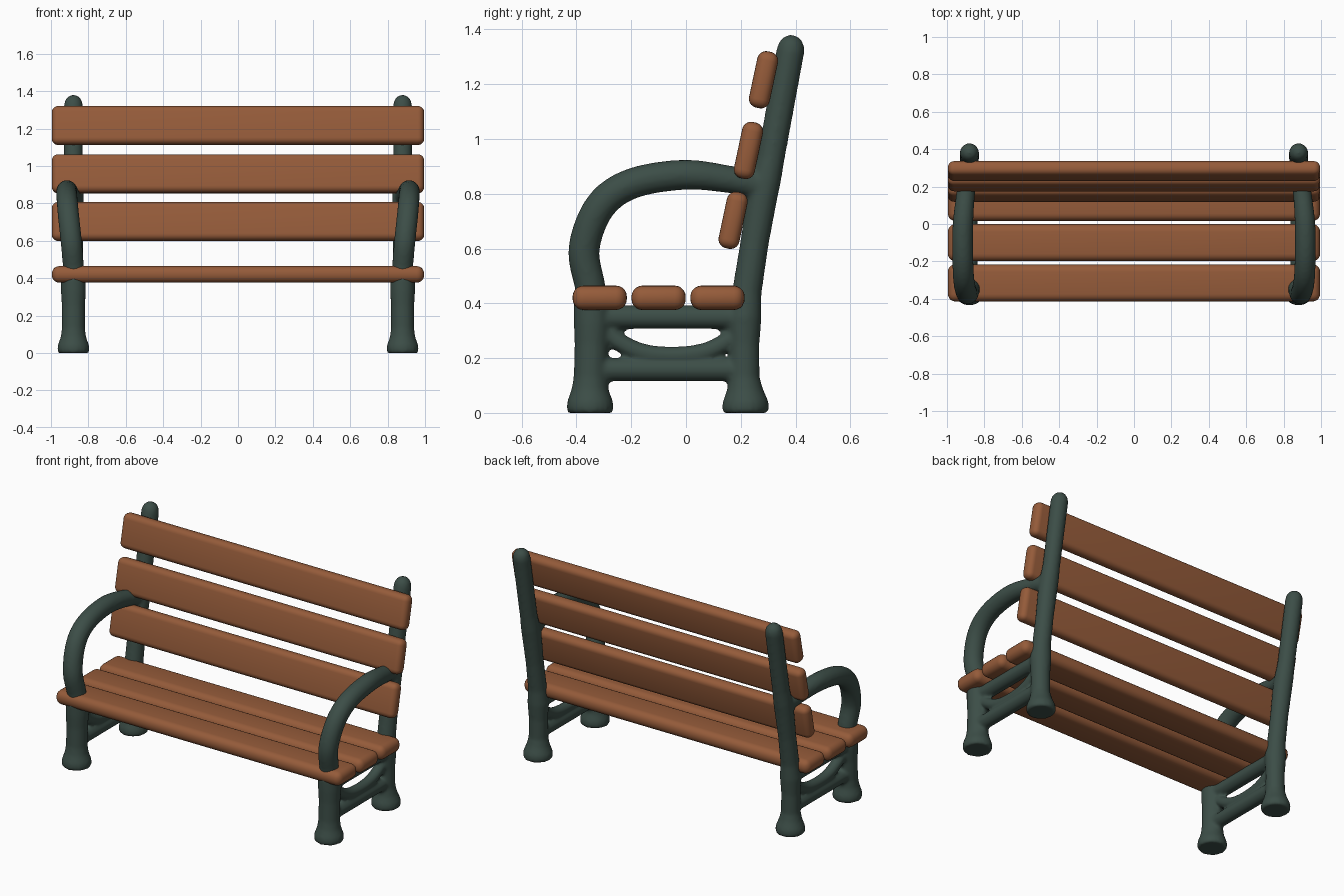
import bpy, bmesh, math
from mathutils import Vector, Matrix

if "Cube" in bpy.data.objects:
    bpy.data.objects.remove(bpy.data.objects["Cube"])


def material(name, color):
    m = bpy.data.materials.new(name)
    m.diffuse_color = (*color, 1)
    m.use_nodes = True
    m.node_tree.nodes["Principled BSDF"].inputs["Base Color"].default_value = m.diffuse_color
    return m


wood = material("wood", (0.30, 0.105, 0.042))
iron = material("painted_iron", (0.045, 0.075, 0.063))


def slat(name, size, loc, tilt, radius):
    """Rounded wooden board, optionally leaning back."""
    bm = bmesh.new()
    bmesh.ops.create_cube(bm, size=1, matrix=Matrix.Diagonal((*size, 1)))
    bmesh.ops.bevel(bm, geom=bm.edges[:], offset=radius, segments=5,
                    profile=0.5, affect='EDGES')
    for f in bm.faces:
        f.smooth = True
    me = bpy.data.meshes.new(name)
    bm.to_mesh(me)
    bm.free()
    me.materials.append(wood)
    ob = bpy.data.objects.new(name, me)
    ob.location = loc
    ob.rotation_euler.x = tilt
    bpy.context.collection.objects.link(ob)


def spline(pts, steps=8):
    """Catmull-Rom refinement of (x, y, z, r) points."""
    p = [Vector(q) for q in pts]
    p = [2 * p[0] - p[1]] + p + [2 * p[-1] - p[-2]]
    out = []
    for a, b, c, d in zip(p, p[1:], p[2:], p[3:]):
        for i in range(steps):
            t = i / steps
            out.append(0.5 * (2 * b + (c - a) * t + (2 * a - 5 * b + 4 * c - d) * t * t
                              + (3 * b - a - 3 * c + d) * t ** 3))
    return out + [p[-2]]


def tube(bm, pts, sides=24):
    """Closed round tube through (x, y, z, r) points lying near a yz plane."""
    pts = [Vector(p) for p in pts]
    rings = []
    for i, p in enumerate(pts):
        d = (pts[min(i + 1, len(pts) - 1)] - pts[max(i - 1, 0)]).to_3d().normalized()
        v = d.cross(Vector((1, 0, 0))).normalized()
        u = v.cross(d)
        rings.append([bm.verts.new(p.to_3d() + p.w * (math.cos(a) * u + math.sin(a) * v))
                      for a in (2 * math.pi * k / sides for k in range(sides))])
    for r, s in zip(rings, rings[1:]):
        for k in range(sides):
            n = (k + 1) % sides
            bm.faces.new((r[k], r[n], s[n], s[k]))
    bm.faces.new(rings[0][::-1])
    bm.faces.new(rings[-1])


# seat boards
for i, y in enumerate((-0.315, -0.10, 0.115)):
    slat(f"seat_slat_{i + 1}", (1.99, 0.198, 0.089), (0, y, 0.42), 0, 0.04)

# back boards, leaning back
for i, (y, z) in enumerate(((0.172, 0.703), (0.228, 0.958), (0.283, 1.216))):
    slat(f"back_slat_{i + 1}", (1.99, 0.077, 0.21), (0, y, z), math.radians(-12), 0.033)

# one cast side frame, blended together and mirrored
X = 0.88
bm = bmesh.new()


def flat(pts):
    return [(X, *p) for p in pts]


# front leg with flared foot
tube(bm, flat([(-0.35, 0, 0.08), (-0.35, 0.012, 0.086), (-0.35, 0.04, 0.084),
               (-0.35, 0.085, 0.068), (-0.348, 0.13, 0.062), (-0.345, 0.25, 0.062),
               (-0.343, 0.33, 0.067), (-0.343, 0.40, 0.067)]))
# back leg continuing into the leaning back post with a domed top
tube(bm, flat([(0.217, 0, 0.08), (0.217, 0.012, 0.086), (0.217, 0.04, 0.084),
               (0.215, 0.085, 0.066), (0.213, 0.13, 0.056), (0.213, 0.25, 0.055),
               (0.214, 0.35, 0.062), (0.222, 0.44, 0.054), (0.25, 0.62, 0.052),
               (0.278, 0.79, 0.056), (0.292, 0.85, 0.055), (0.31, 0.93, 0.050),
               (0.382, 1.325, 0.051), (0.386, 1.35, 0.045), (0.389, 1.367, 0.033),
               (0.391, 1.379, 0.012)]))
# straight rails
tube(bm, flat([(-0.35, 0.158, 0.042), (0.217, 0.158, 0.042)]))
tube(bm, flat([(-0.35, 0.35, 0.044), (0.217, 0.35, 0.044)]))
# sagging brace
tube(bm, spline(flat([(-0.32, 0.32, 0.034), (-0.25, 0.262, 0.034), (-0.16, 0.22, 0.034),
                      (-0.05, 0.208, 0.034), (0.06, 0.22, 0.034), (0.14, 0.255, 0.034),
                      (0.21, 0.31, 0.034)])))
# curved armrest bowing outwards
tube(bm, spline([(0.878, -0.343, 0.38, 0.056), (0.880, -0.350, 0.46, 0.056),
                 (0.892, -0.372, 0.60, 0.057), (0.908, -0.315, 0.752, 0.057),
                 (0.915, -0.20, 0.836, 0.056), (0.915, -0.01, 0.869, 0.055),
                 (0.900, 0.16, 0.852, 0.050), (0.882, 0.28, 0.825, 0.048)]))

me = bpy.data.meshes.new("side_frames")
bm.to_mesh(me)
bm.free()
me.materials.append(iron)
frame = bpy.data.objects.new("side_frames", me)
bpy.context.collection.objects.link(frame)
rm = frame.modifiers.new("blend", 'REMESH')
rm.mode = 'VOXEL'
rm.voxel_size = 0.01
rm.use_smooth_shade = True
sm = frame.modifiers.new("soften", 'SMOOTH')
sm.factor = 0.5
sm.iterations = 5
mi = frame.modifiers.new("mirror", 'MIRROR')
mi.use_axis[0] = True
mi.use_mirror_merge = False
